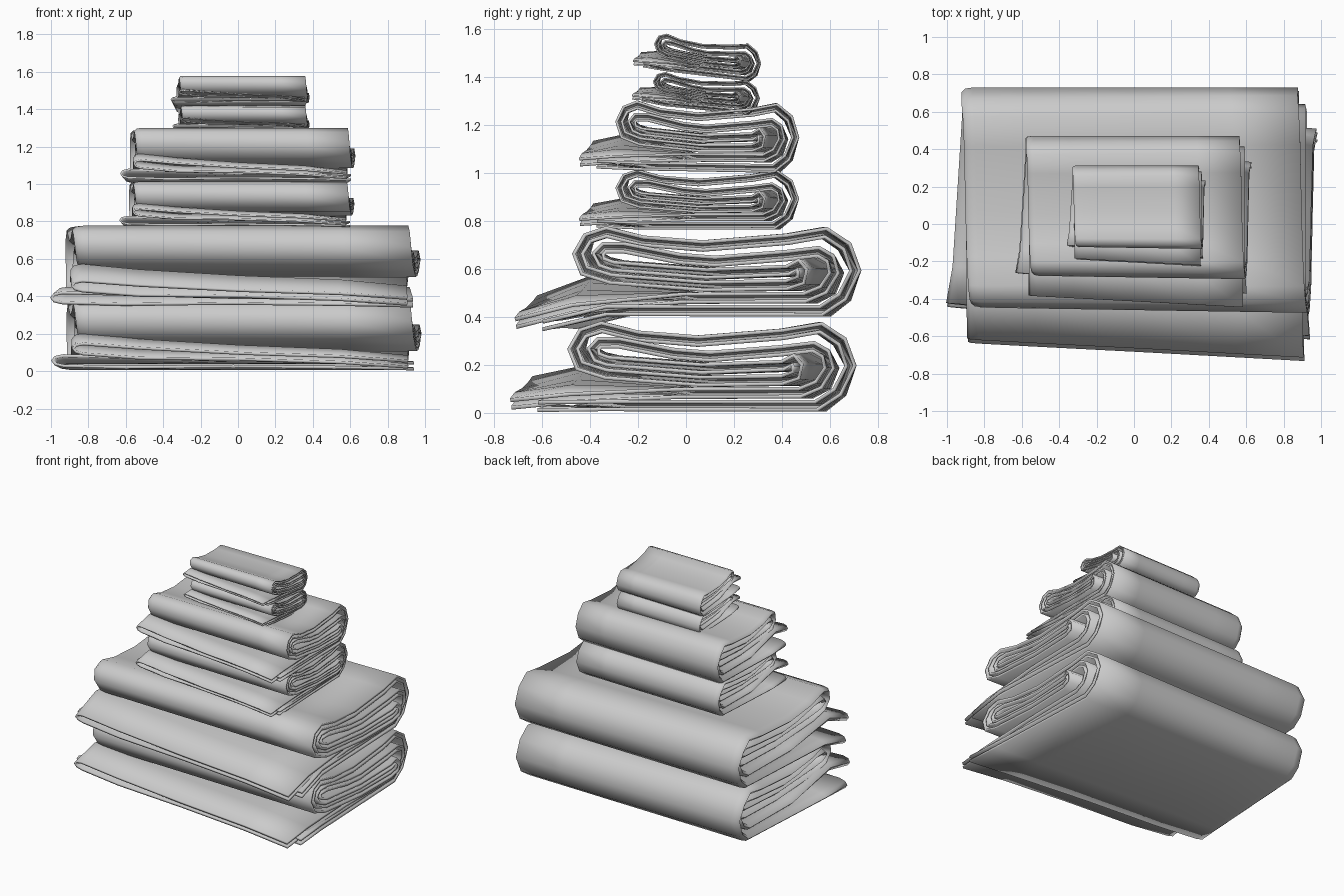
import bpy, math
from mathutils import Vector

if "Cube" in bpy.data.objects:
    bpy.data.objects.remove(bpy.data.objects["Cube"])

# Fold path of one towel seen from the side (y, z): outer layer, hook, inner layer
PATH = [(-.53, .045), (-.3, .034), (.56, .032), (.64, .09), (.685, .2), (.64, .3), (.555, .357),
        (.4, .33), (.05, .302), (-.2, .322), (-.35, .36), (-.425, .335), (-.455, .27),
        (-.42, .2), (-.3, .165), (.1, .135), (.45, .14), (.52, .16), (.535, .2), (.505, .225),
        (.45, .2), (.1, .187), (-.3, .218), (-.36, .235), (-.385, .27), (-.36, .295),
        (-.28, .295), (-.05, .25), (.1, .238), (.4, .262), (.53, .278), (.58, .25), (.605, .19),
        (.57, .12), (.5, .087), (0, .085), (-.45, .118), (-.68, .082)]

# How each layer is turned: (path index, slope of y along x, sideways shift)
SKEW = [(0, -.09, -.025), (2, -.02, -.01), (5, .01, -.015), (11, -.005, .028), (18, -.08, .085),
        (24, 0, .03), (31, 0, .03), (35, -.04, .01), (37, -.055, .015)]

# The cloth is doubled: closed fold on the left, open on the right (x, side)
UPPER = [(1, 1), (.6, 1), (0, 1), (-.6, 1), (-.94, 1), (-.985, .65)]
SECTION = UPPER + [(-1, 0)] + [(c, -s) for c, s in reversed(UPPER)]
LAST = len(PATH) - 1


def skew(i):
    for (a, s0, d0), (b, s1, d1) in zip(SKEW, SKEW[1:]):
        if i <= b:
            t = (i - a) / (b - a)
            return s0 + (s1 - s0) * t, d0 + (d1 - d0) * t


def towel(name, cx, cy, base, sx, sy, sz, pitch, sag):
    verts, faces = [], []
    n = len(SECTION)
    pts = [Vector(p) for p in PATH]
    for i, p in enumerate(pts):
        # mitred normal of the path
        d0 = (p - pts[i - 1]).normalized() if i else (pts[1] - p).normalized()
        d1 = (pts[i + 1] - p).normalized() if i < LAST else d0
        t = (d0 + d1).normalized()
        normal = Vector((-t.y, t.x)) / max(t.dot(d0), .75)
        slope, shift = skew(i)
        # loose front flaps hang and twist; the lowest one spreads wider
        drop = sag if i in (0, LAST) else sag * .4 if i == LAST - 1 else 0
        twist = .045 if i == LAST - 1 else .035 if i == LAST else .012 if i == 0 else 0
        width = .895 * (1.08 if i == 0 else 1.05 if i == 1 else 1)
        for c, side in SECTION:
            gap = .016
            if c < -.5 and (i == 0 or i >= LAST - 1):
                gap = .027
            q = p + normal * side * gap
            x = c * width
            zz = q.y - drop - twist * (c + .5 * c * (abs(c) > .9)) * .8
            yy = (q.x + slope * x) * sy
            verts.append((cx + (x + shift) * sx, cy + yy, base + zz * sz + pitch * yy))
    for i in range(LAST):
        for j in range(n - 1):
            a = i * n + j
            faces.append((a, a + 1, a + n + 1, a + n))
    me = bpy.data.meshes.new(name)
    me.from_pydata(verts, [], faces)
    ob = bpy.data.objects.new(name, me)
    bpy.context.collection.objects.link(ob)
    # cloth thickness
    m = ob.modifiers.new("thickness", 'SOLIDIFY')
    m.thickness, m.offset = .016 * (sy + sz) / 2, 0
    bpy.ops.object.select_all(action='DESELECT')
    ob.select_set(True)
    bpy.context.view_layer.objects.active = ob
    bpy.ops.object.shade_smooth_by_angle(angle=math.radians(60))


# Stack: two bath, two hand and two face towels
towel("bath_towel_lower", 0, 0, -.003, 1, 1, 1, 0, 0)
towel("bath_towel_upper", -.005, .02, .393, 1, 1, 1, 0, .06)
towel("hand_towel_lower", 0, .02, .757, .635, .635, .67, 0, -.015)
towel("hand_towel_upper", .005, .02, .998, .635, .635, .78, -.015, -.01)
towel("face_towel_lower", .02, .045, 1.26, .37, .37, .38, -.1, -.03)
towel("face_towel_upper", .015, .05, 1.402, .375, .37, .42, -.12, -.015)
